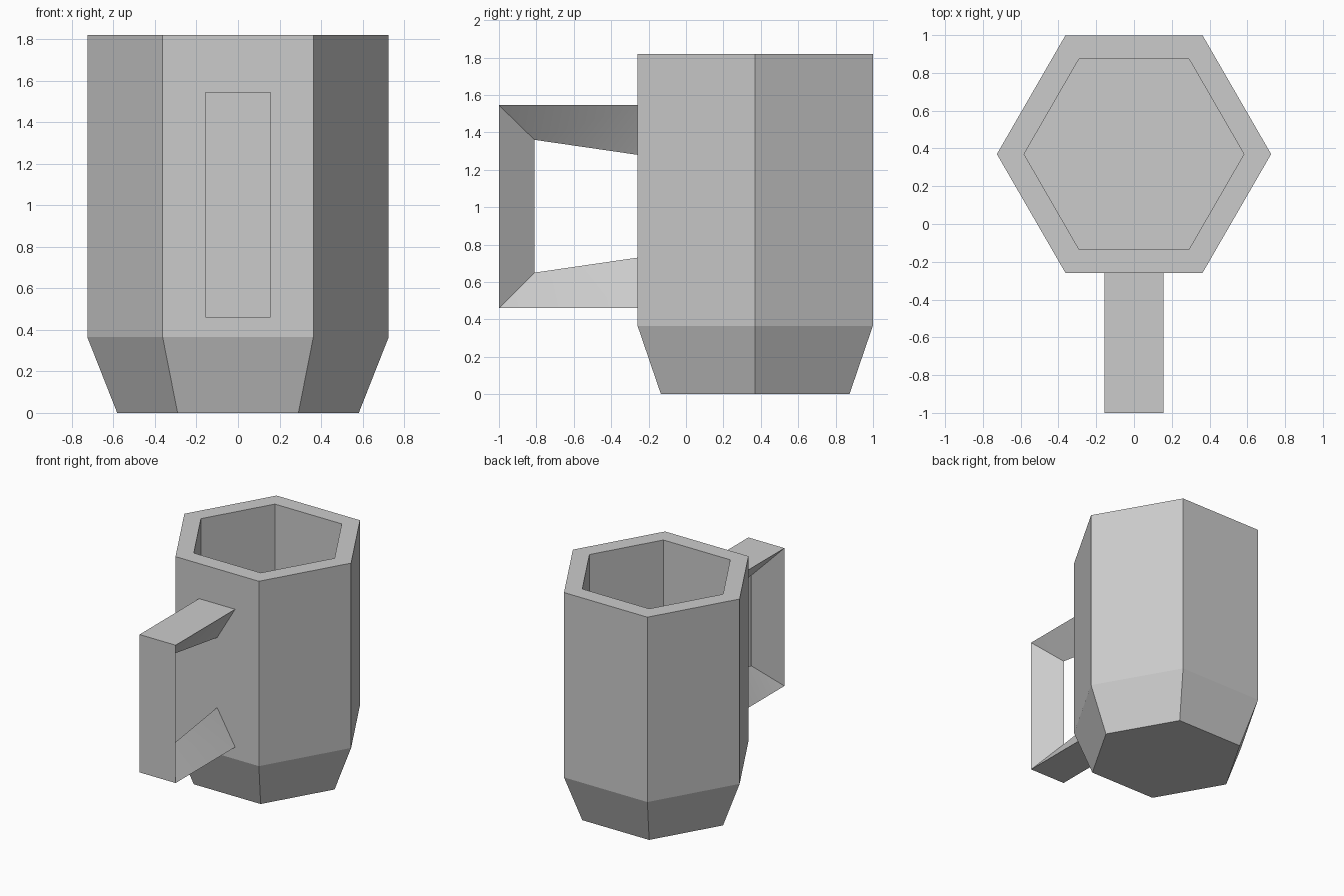
import bpy, bmesh
from math import cos, sin, pi, radians

# Remove the default object
cube = bpy.data.objects.get("Cube")
if cube:
    bpy.data.objects.remove(cube, do_unlink=True)

# Single plain material
GREY = (0.6, 0.6, 0.6, 1.0)
grey = bpy.data.materials.new("plain_grey")
grey.use_nodes = True
grey.diffuse_color = GREY
grey.node_tree.nodes["Principled BSDF"].inputs["Base Color"].default_value = GREY

CUP_Y = 0.37


def finish(name, bm):
    """Turn a bmesh into a linked object with the grey material."""
    bmesh.ops.recalc_face_normals(bm, faces=bm.faces)
    mesh = bpy.data.meshes.new(name)
    bm.to_mesh(mesh)
    bm.free()
    mesh.materials.append(grey)
    obj = bpy.data.objects.new(name, mesh)
    bpy.context.collection.objects.link(obj)
    return obj


def bridge(bm, a, b):
    """Join two vertex rings with quads."""
    n = len(a)
    return [bm.faces.new((a[i], a[(i + 1) % n], b[(i + 1) % n], b[i])) for i in range(n)]


# Cup: six-sided profile from the foot, up the outside, down to the inner floor
bm = bmesh.new()
profile = [(0.582, 0), (0.726, 0.365), (0.726, 1.82), (0.582, 1.82), (0.582, 0.25)]
rings = [[bm.verts.new((r * cos(i * pi / 3), CUP_Y + r * sin(i * pi / 3), z))
          for i in range(6)] for r, z in profile]
for a, b in zip(rings, rings[1:]):
    bridge(bm, a, b)
bm.faces.new(rings[0])
bm.faces.new(rings[-1])
finish("cup", bm)

# Handle: triangular section swept round a square bend, ridge facing inward
bm = bmesh.new()
WALL_Y, HALF = -0.26, 0.157
outer = [(WALL_Y, 1.545), (-1, 1.545), (-1, 0.46), (WALL_Y, 0.46)]
inner = [(WALL_Y, 1.28), (-0.81, 1.36), (-0.81, 0.65), (WALL_Y, 0.73)]
sections = [[bm.verts.new((-HALF, *o)), bm.verts.new((HALF, *o)), bm.verts.new((0, *i))]
            for o, i in zip(outer, inner)]
bridge(bm, sections[0], sections[1])
bridge(bm, sections[1], sections[2])
bridge(bm, sections[2], sections[3])
# Split the twisted arm sides from the wall's outer edge to the inner bend
for wall, bend in ((sections[0], sections[1]), (sections[3], sections[2])):
    for side in (0, 1):
        bmesh.ops.connect_verts(bm, verts=[wall[side], bend[2]])
handle = finish("handle", bm)

# Soften only the slight twist in the arms
bpy.ops.object.select_all(action="DESELECT")
handle.select_set(True)
bpy.context.view_layer.objects.active = handle
bpy.ops.object.shade_smooth_by_angle(angle=radians(30))
